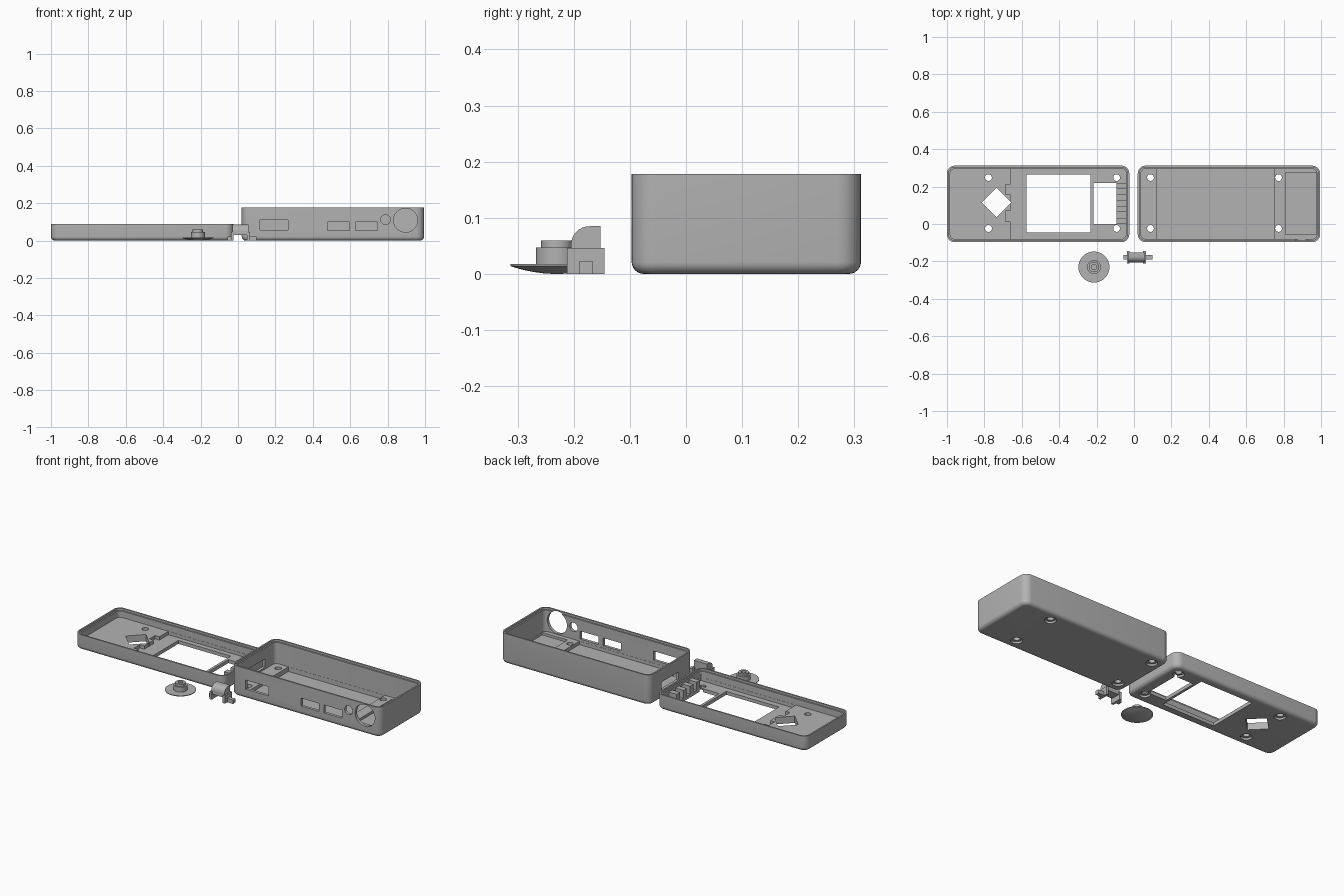
import bpy, bmesh, math
from mathutils import Matrix, Vector

if "Cube" in bpy.data.objects:
    bpy.data.objects.remove(bpy.data.objects["Cube"], do_unlink=True)

grey = bpy.data.materials.new("plain_grey")
grey.use_nodes = True
colour = (0.45, 0.45, 0.45, 1)
grey.diffuse_color = colour
grey.node_tree.nodes["Principled BSDF"].inputs["Base Color"].default_value = colour
parts = []


def finish(name, bm):
    bmesh.ops.recalc_face_normals(bm, faces=bm.faces[:])
    mesh = bpy.data.meshes.new(name)
    bm.to_mesh(mesh)
    bm.free()
    mesh.materials.append(grey)
    obj = bpy.data.objects.new(name, mesh)
    bpy.context.scene.collection.objects.link(obj)
    parts.append(obj)
    return obj


def box(name, x, y, z, turn=0):
    bm = bmesh.new()
    bmesh.ops.create_cube(bm, size=1)
    size = (x[1] - x[0], y[1] - y[0], z[1] - z[0])
    mid = Vector((sum(x) / 2, sum(y) / 2, sum(z) / 2))
    bm.transform(Matrix.Translation(mid) @ Matrix.Rotation(turn, 4, 'Z') @ Matrix.Diagonal((*size, 1)))
    return finish(name, bm)


def loft(bm, rings):
    """Skin a closed stack of point rings and cap both ends."""
    loops = [[bm.verts.new(p) for p in ring] for ring in rings]
    for a, b in zip(loops, loops[1:]):
        for i in range(len(a)):
            j = (i + 1) % len(a)
            bm.faces.new((a[i], a[j], b[j], b[i]))
    bm.faces.new(loops[0][::-1])
    bm.faces.new(loops[-1])


def lathe(name, profile, centre, sides=48, axis='Z'):
    bm = bmesh.new()
    angles = [2 * math.pi * i / sides for i in range(sides)]
    loft(bm, [[(r * math.cos(a), r * math.sin(a), z) for a in angles] for r, z in profile])
    turn = Matrix.Rotation(math.pi / 2, 4, 'X') if axis == 'Y' else Matrix()
    bm.transform(Matrix.Translation(centre) @ turn)
    return finish(name, bm)


def rounded_ring(x, y, z, inset, radius, steps=7):
    r = max(radius - inset, 0.008)
    corners = [(x[1], y[1], -1, -1), (x[0], y[1], 1, -1), (x[0], y[0], 1, 1), (x[1], y[0], -1, 1)]
    ring = []
    for k, (cx, cy, sx, sy) in enumerate(corners):
        for s in range(steps + 1):
            a = math.pi / 2 * (k + s / steps)
            ring.append((cx + sx * (inset + r) + r * math.cos(a),
                         cy + sy * (inset + r) + r * math.sin(a), z))
    return ring


def tray(name, x, y, height, floor, radius=0.042, fillet=0.022):
    """Open box with rounded corners, filleted bottom and a stepped rim."""
    profile = []
    for i in range(7):
        a = math.pi / 2 * i / 6
        profile.append((fillet * (1 - math.sin(a)), fillet * (1 - math.cos(a))))
    profile += [(0, height), (0.009, height), (0.009, height - 0.012),
                (0.017, height - 0.012), (0.017, floor)]
    bm = bmesh.new()
    loft(bm, [rounded_ring(x, y, z, inset, radius) for inset, z in profile])
    return finish(name, bm)


def cut(target, *cutters):
    for cutter in cutters:
        mod = target.modifiers.new("cut", 'BOOLEAN')
        mod.operation, mod.solver, mod.object = 'DIFFERENCE', 'EXACT', cutter
        graph = bpy.context.evaluated_depsgraph_get()
        graph.update()
        mesh = bpy.data.meshes.new_from_object(target.evaluated_get(graph))
        target.modifiers.clear()
        target.data = mesh
        parts.remove(cutter)
        bpy.data.objects.remove(cutter, do_unlink=True)


def screw_holes(target, xs):
    profile = [(0.031, -0.05), (0.031, 0.012), (0.018, 0.012), (0.018, 0.1)]
    for x in xs:
        for y in (-0.024, 0.248):
            cut(target, lathe("screw_cutter", profile, (x, y, 0), 32))


Y = (-0.097, 0.312)
THROUGH = (-0.1, 0.3)

# Shallow lid with screen window, sensor slot and diamond opening
lid = tray("lid_shell", (-1, -0.025), Y, 0.09, 0.04)
cut(lid,
    box("floor_cutter", (-0.66, -0.043), (-0.079, 0.294), (0.02, 0.06)),
    box("notch_cutter", (-0.688, -0.65), (0.158, 0.21), (0.02, 0.06)),
    box("notch_cutter", (-0.688, -0.65), (0.014, 0.07), (0.02, 0.06)),
    box("window_cutter", (-0.575, -0.232), (-0.045, 0.265), THROUGH),
    box("slot_cutter", (-0.217, -0.093), (0, 0.22), THROUGH),
    box("diamond_cutter", (-0.79, -0.68), (0.06, 0.17), THROUGH, math.pi / 4))
screw_holes(lid, (-0.778, -0.093))

# Comb of guide teeth at the end of the lid
for i in range(4):
    y = 0.002 + i * 0.062
    box(f"guide_tooth_{i + 1}", (-0.093, -0.04), (y, y + 0.031), (0.015, 0.066))

# Deep base with connector openings along the front
base = tray("base_shell", (0.02, 0.995), Y, 0.178, 0.04)
cut(base,
    box("floor_cutter", (0.123, 0.75), (-0.079, 0.294), (0.02, 0.08)),
    box("recess_cutter", (0.123, 0.75), (0.174, 0.294), (0.013, 0.08)),
    box("pocket_cutter", (0.81, 0.977), (-0.055, 0.275), (0.025, 0.08)))
FRONT = (-0.2, -0.06)
for x, z in (((0.118, 0.267), (0.056, 0.11)),
             ((0.479, 0.596), (0.053, 0.1)),
             ((0.628, 0.746), (0.053, 0.1))):
    cut(base, box("port_cutter", x, FRONT, z))
for x, z, r in ((0.789, 0.112, 0.026), (0.896, 0.109, 0.064)):
    cut(base, lathe("round_port_cutter", [(r, -0.07), (r, 0.07)], (x, -0.12, z), axis='Y'))
cut(base, box("end_port_cutter", (-0.05, 0.06), (0.04, 0.2), (0.05, 0.1)))
screw_holes(base, (0.088, 0.773))

# Round button with domed underside and hollow stem
dome = [(0.083 * t, 0.014 * t * t) for t in (0.1, 0.3, 0.5, 0.7, 0.85, 1)]
lathe("round_button", dome + [
    (0.083, 0.018), (0.037, 0.018), (0.037, 0.047), (0.028, 0.047),
    (0.028, 0.06), (0.014, 0.06), (0.014, 0.035)], (-0.214, -0.23, 0))

# Rocker with a rounded front shoulder, two side legs and pivot stubs
outline = [(-0.152, 0.03), (-0.152, 0.085)]
for i in range(9):
    a = math.pi / 2 * (1 + i / 8)
    outline.append((-0.172 + 0.033 * math.cos(a), 0.052 + 0.033 * math.sin(a)))
outline.append((-0.205, 0.03))
bm = bmesh.new()
loft(bm, [[(x, y, z) for y, z in outline] for x in (-0.03, 0.055)])
finish("rocker_cap", bm)
for side, leg, stub in (("right", (-0.038, -0.024), (-0.056, -0.03)),
                        ("left", (0.049, 0.063), (0.055, 0.1))):
    box(f"rocker_leg_{side}", leg, (-0.212, -0.145), (0, 0.046))
    box(f"rocker_pivot_{side}", stub, (-0.19, -0.167), (0, 0.023))

# Smooth the curves and keep the corners crisp
bpy.ops.object.select_all(action='DESELECT')
for obj in parts:
    obj.select_set(True)
bpy.context.view_layer.objects.active = base
bpy.ops.object.shade_smooth_by_angle(angle=math.radians(30))
